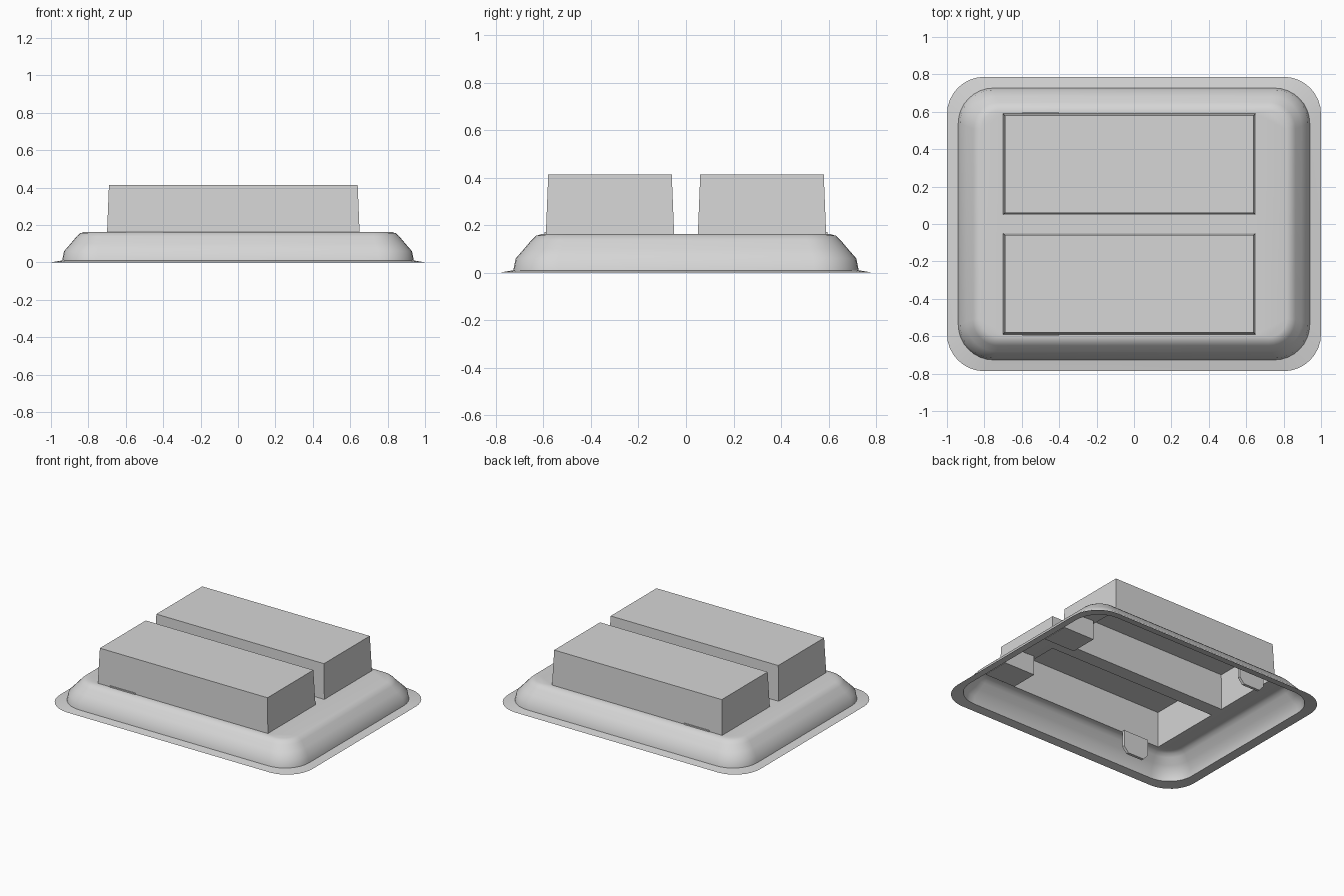
import bpy, bmesh, math

if "Cube" in bpy.data.objects:
    bpy.data.objects.remove(bpy.data.objects["Cube"], do_unlink=True)

SHADE = (0.67, 0.67, 0.67, 1)
grey = bpy.data.materials.new("light_grey")
grey.use_nodes = True
grey.diffuse_color = SHADE
grey.node_tree.nodes["Principled BSDF"].inputs["Base Color"].default_value = SHADE

DECK = 0.163
BOX_X = (-0.70, 0.65)
BOX_Y = (0.05, 0.59)


def finish(bm, name, smooth=False):
    mesh = bpy.data.meshes.new(name)
    bm.to_mesh(mesh)
    bm.free()
    mesh.materials.append(grey)
    obj = bpy.data.objects.new(name, mesh)
    bpy.context.collection.objects.link(obj)
    if smooth:
        bpy.ops.object.select_all(action='DESELECT')
        obj.select_set(True)
        bpy.context.view_layer.objects.active = obj
        bpy.ops.object.shade_smooth_by_angle(angle=math.radians(40))


def rounded_ring(bm, hx, hy, r, z, steps=8):
    ring = []
    for quarter, (sx, sy) in enumerate([(1, 1), (-1, 1), (-1, -1), (1, -1)]):
        for i in range(steps + 1):
            a = math.pi / 2 * (quarter + i / steps)
            ring.append(bm.verts.new((sx * (hx - r) + r * math.cos(a),
                                      sy * (hy - r) + r * math.sin(a), z)))
    return ring


def bridge(bm, a, b):
    n = len(a)
    for i in range(n):
        bm.faces.new((a[i], a[(i + 1) % n], b[(i + 1) % n], b[i]))


def rect(bm, x, y, z, inset=0.0):
    x0, x1, y0, y1 = x[0] + inset, x[1] - inset, y[0] + inset, y[1] - inset
    return [bm.verts.new((px, py, z)) for px, py in ((x0, y0), (x1, y0), (x1, y1), (x0, y1))]


def loop_edges(bm, ring):
    pairs = [(v, ring[i - 1]) for i, v in enumerate(ring)]
    return [bm.edges.get(p) or bm.edges.new(p) for p in pairs]


def extrude_outline(name, points, offset):
    """Solid from a closed outline of 3D points swept by an offset."""
    bm = bmesh.new()
    a = [bm.verts.new(p) for p in points]
    b = [bm.verts.new([c + d for c, d in zip(p, offset)]) for p in points]
    bm.faces.new(a)
    bm.faces.new(b)
    bridge(bm, a, b)
    bmesh.ops.recalc_face_normals(bm, faces=bm.faces[:])
    finish(bm, name)


# Thin tray shell: flange, wall and sloped shoulder (inset, height, corner radius)
bm = bmesh.new()
profile = [(0, 0, 0.2), (0.06, 0.01, 0.19), (0.07, 0.06, 0.18), (0.105, 0.10, 0.16),
           (0.137, 0.138, 0.14), (0.157, 0.156, 0.12), (0.182, DECK, 0.1)]
rings = [rounded_ring(bm, 1 - d, 0.787 - d, r, z) for d, z, r in profile]
for low, high in zip(rings, rings[1:]):
    bridge(bm, low, high)

# Flat deck: filled around the two box openings
edges = loop_edges(bm, rings[-1])
for y in (BOX_Y, (-BOX_Y[1], -BOX_Y[0])):
    edges += loop_edges(bm, rect(bm, BOX_X, y, DECK))
bmesh.ops.triangle_fill(bm, edges=edges, use_beauty=True, normal=(0, 0, 1))
for f in bm.faces:
    f.normal_update()
    if f.normal.z < 0:
        f.normal_flip()
finish(bm, "tray_shell", smooth=True)

for side, word in ((1, "back"), (-1, "front")):
    # Hollow box, open below
    y = sorted(side * v for v in BOX_Y)
    bm = bmesh.new()
    base = rect(bm, BOX_X, y, DECK)
    top = rect(bm, BOX_X, y, 0.413, 0.01)
    bridge(bm, base, top)
    bm.faces.new(top)
    finish(bm, word + "_box")

    # Hanging clip with clipped lower corners
    outline = [(-0.6, 0.172), (-0.6, 0.055), (-0.565, 0.015),
               (-0.435, 0.015), (-0.4, 0.055), (-0.4, 0.172)]
    extrude_outline(word + "_clip", [(x, side * 0.575, z) for x, z in outline],
                    (0, side * 0.02, 0))

    # Hanging locating block under the sloped shoulder
    outline = [(0.68, 0.16), (0.82, 0.155), (0.92, 0.055), (0.925, 0.02), (0.68, 0.02)]
    extrude_outline(word + "_block", [(x, side * 0.3 - 0.1, z) for x, z in outline],
                    (0, 0.2, 0))
